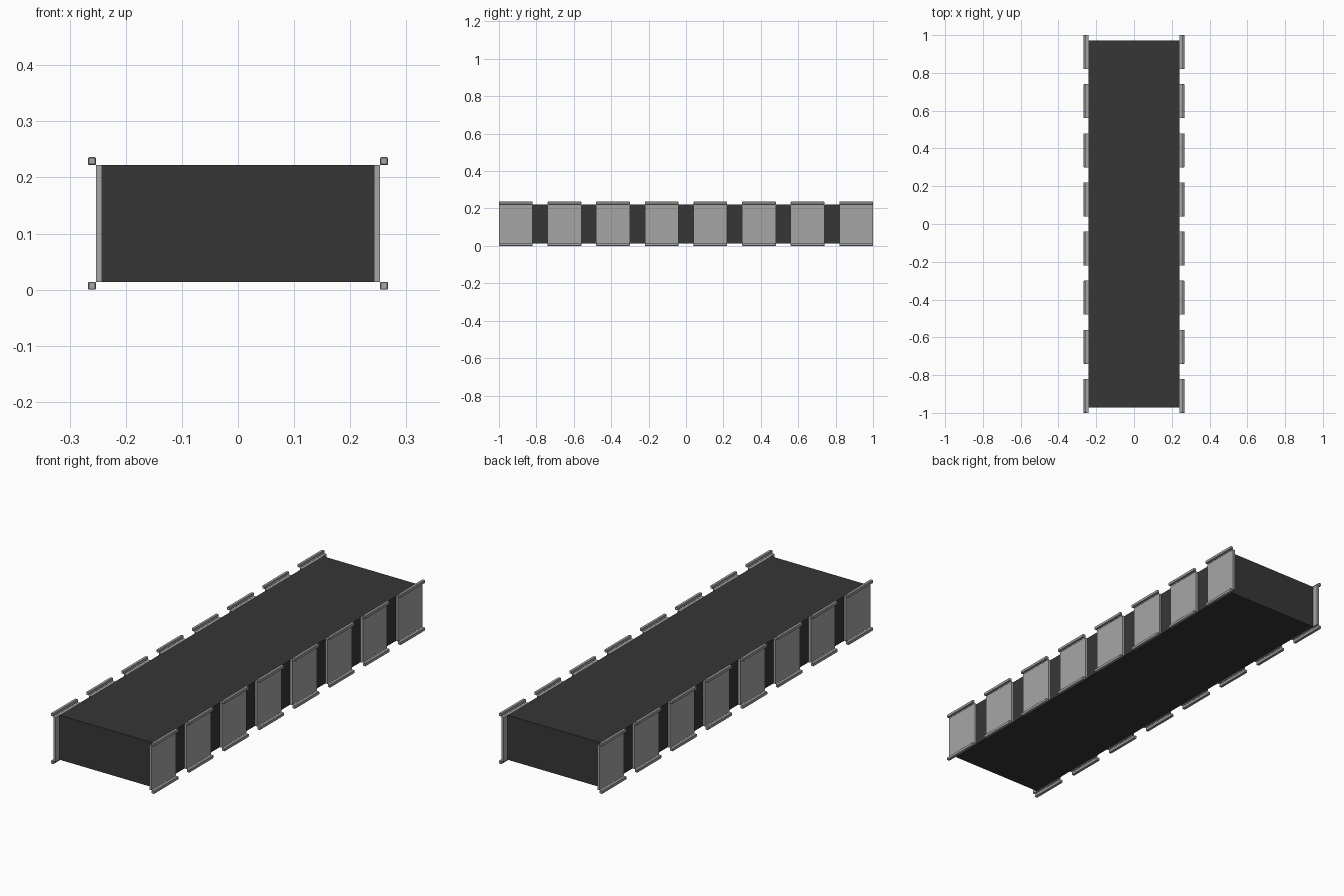
import bpy

cube = bpy.data.objects.get("Cube")
if cube:
    bpy.data.objects.remove(cube, do_unlink=True)


def material(name, value):
    mat = bpy.data.materials.new(name)
    mat.use_nodes = True
    colour = (value, value, value, 1.0)
    mat.diffuse_color = colour
    mat.node_tree.nodes["Principled BSDF"].inputs["Base Color"].default_value = colour
    return mat


def box(name, low, high, mat, bevel=0.0):
    centre = [(a + b) / 2 for a, b in zip(low, high)]
    bpy.ops.mesh.primitive_cube_add(size=1, location=centre)
    obj = bpy.context.object
    obj.name = name
    obj.scale = [b - a for a, b in zip(low, high)]
    bpy.ops.object.transform_apply(location=False, rotation=False, scale=True)
    obj.data.materials.append(mat)
    if bevel:
        mod = obj.modifiers.new("soft_edges", "BEVEL")
        mod.width = bevel
        mod.segments = 1
    return obj


charcoal = material("charcoal", 0.037)
grey = material("light_grey", 0.38)

BODY_X, PLATE_X, RAIL_X = 0.242, 0.253, 0.267
BOTTOM, TOP, HEIGHT = 0.014, 0.222, 0.236
COUNT, PITCH, WIDTH = 8, 0.26, 0.18

# Long dark core
box("core", (-BODY_X, -0.972, BOTTOM), (BODY_X, 0.972, TOP), charcoal)

# Side plates, each with a rail along its top and bottom outer edge
for side, sign in (("left", 1), ("right", -1)):
    for i in range(COUNT):
        y0 = -1 + i * PITCH
        y1 = y0 + WIDTH

        def side_box(part, x0, x1, z0, z1, bevel=0.0):
            xa, xb = sorted((sign * x0, sign * x1))
            box(f"{side}_{part}_{i + 1}", (xa, y0, z0), (xb, y1, z1), grey, bevel)

        side_box("plate", BODY_X, PLATE_X, BOTTOM, TOP)
        side_box("lower_rail", PLATE_X, RAIL_X, 0.0, BOTTOM, 0.0015)
        side_box("upper_rail", PLATE_X, RAIL_X, TOP, HEIGHT, 0.0015)
